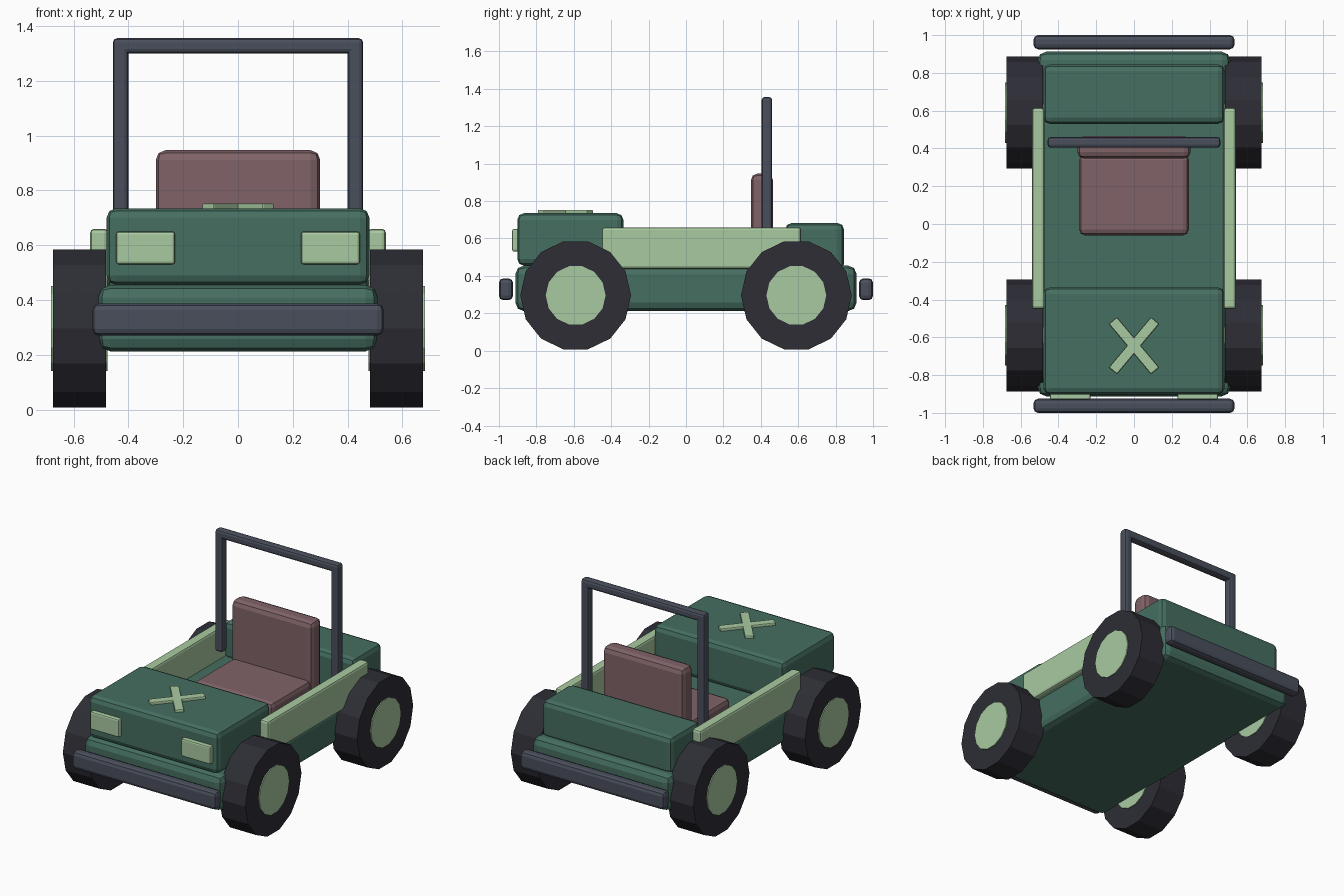
import bpy, bmesh, math
from mathutils import Matrix, Vector

if "Cube" in bpy.data.objects:
    bpy.data.objects.remove(bpy.data.objects["Cube"])


def material(name, rgb):
    m = bpy.data.materials.new(name)
    m.diffuse_color = (*rgb, 1)
    m.use_nodes = True
    m.node_tree.nodes["Principled BSDF"].inputs["Base Color"].default_value = m.diffuse_color
    return m


GREEN = material("body green", (0.060, 0.157, 0.120))
PALE = material("pale green", (0.393, 0.590, 0.355))
STEEL = material("steel grey", (0.068, 0.078, 0.107))
RUBBER = material("tyre black", (0.026, 0.026, 0.036))
LEATHER = material("seat brown", (0.214, 0.124, 0.135))


def finish(name, bm, mat):
    mesh = bpy.data.meshes.new(name)
    bm.to_mesh(mesh)
    bm.free()
    mesh.materials.append(mat)
    ob = bpy.data.objects.new(name, mesh)
    bpy.context.collection.objects.link(ob)
    return ob


def box(name, mat, x, y, z, bevel, turn=0.0):
    """Rounded box from (min, max) ranges, optionally turned about z."""
    size = Vector([r[1] - r[0] for r in (x, y, z)])
    mid = Vector([(r[0] + r[1]) / 2 for r in (x, y, z)])
    bm = bmesh.new()
    bmesh.ops.create_cube(bm, size=1, matrix=Matrix.Diagonal((*size, 1)))
    ob = finish(name, bm, mat)
    ob.location = mid
    ob.rotation_euler.z = turn
    mod = ob.modifiers.new("rounded edges", 'BEVEL')
    mod.width = bevel
    mod.segments = 2
    return ob


def disc(name, mat, radius, x0, x1, y, z, sides=14):
    """Cylinder along x with one corner pointing up."""
    bm = bmesh.new()
    bmesh.ops.create_cone(bm, cap_ends=True, segments=sides, radius1=radius,
                          radius2=radius, depth=abs(x1 - x0),
                          matrix=Matrix.Rotation(math.pi / 2, 4, 'Y'))
    ob = finish(name, bm, mat)
    ob.location = ((x0 + x1) / 2, y, z)
    return ob


# Body: lower tub, bonnet and rear deck
box("tub", GREEN, (-0.51, 0.51), (-0.912, 0.912), (0.212, 0.455), 0.045)
box("bonnet", GREEN, (-0.48, 0.48), (-0.902, -0.335), (0.455, 0.735), 0.035)
box("rear_deck", GREEN, (-0.48, 0.48), (0.53, 0.845), (0.43, 0.683), 0.035)

# Seat
box("seat_cushion", LEATHER, (-0.29, 0.29), (-0.06, 0.37), (0.44, 0.562), 0.03)
box("seat_back", LEATHER, (-0.30, 0.30), (0.347, 0.465), (0.47, 0.947), 0.035)

# Parts repeated left and right
for label, s in (("left", -1), ("right", 1)):
    def span(a, b):
        return tuple(sorted((s * a, s * b)))

    box(label + "_side_panel", PALE, span(0.474, 0.54), (-0.45, 0.615),
        (0.437, 0.66), 0.015)
    box(label + "_headlight", PALE, span(0.23, 0.445), (-0.93, -0.88),
        (0.53, 0.65), 0.01)
    box(label + "_roll_bar_post", STEEL, span(0.40, 0.457), (0.404, 0.461),
        (0.54, 1.345), 0.016)
    # Bars of the cross on the bonnet
    box(label + "_cross_bar", PALE, (-0.173, 0.173), (-0.672, -0.617),
        (0.725, 0.753), 0.006, turn=s * math.radians(50))
    for end, y in (("front", -0.59), ("rear", 0.59)):
        disc(f"{end}_{label}_tyre", RUBBER, 0.296, s * 0.482, s * 0.675, y, 0.296)
        disc(f"{end}_{label}_hub", PALE, 0.16, s * 0.476, s * 0.682, y, 0.296)

# Roll bar top and bumpers
box("roll_bar_top", STEEL, (-0.457, 0.457), (0.404, 0.461), (1.30, 1.356), 0.016)
box("front_bumper", STEEL, (-0.532, 0.532), (-1.0, -0.925), (0.27, 0.387), 0.024)
box("rear_bumper", STEEL, (-0.532, 0.532), (0.925, 1.0), (0.27, 0.387), 0.024)
